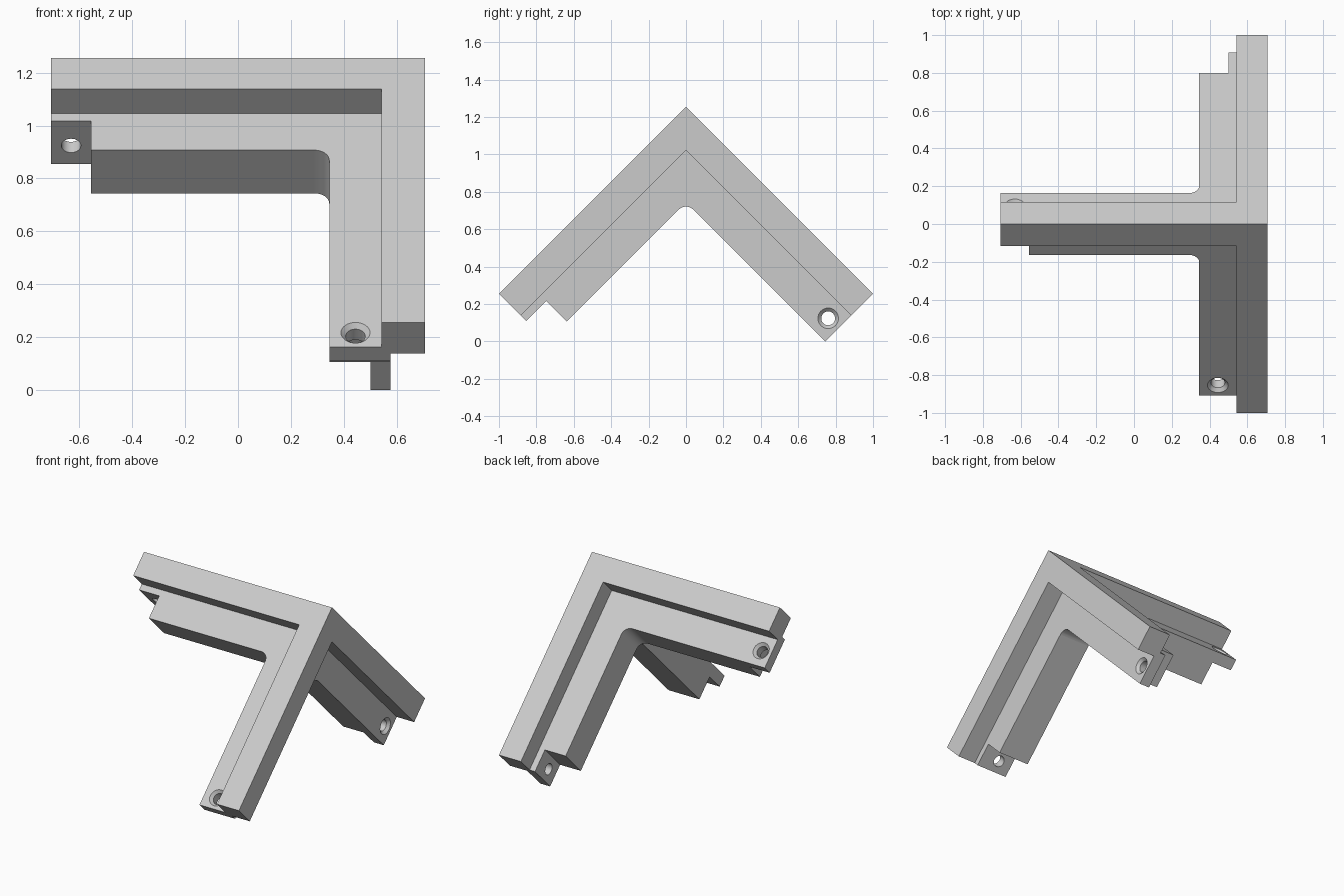
import bpy, bmesh, math
from mathutils import Matrix

if "Cube" in bpy.data.objects:
    bpy.data.objects.remove(bpy.data.objects["Cube"])

S = math.sqrt(0.5)
LENGTH, WIDTH = 1.414, 0.362        # leg length, leg width
RIM, STEP = 0.165, 0.131            # outer rim width, depth of the recess
TAB, BODY = 0.206, 1.263            # inner side of the tab, end of the full body
EDGE = WIDTH + 0.055                # end of the inside fillet
CUTS = [0, STEP, RIM, TAB, WIDTH, EDGE, BODY, LENGTH]
N = len(CUTS) - 1

grey = bpy.data.materials.new("light_grey")
grey.diffuse_color = (0.6, 0.6, 0.6, 1)
grey.use_nodes = True
grey.node_tree.nodes["Principled BSDF"].inputs["Base Color"].default_value = grey.diffuse_color


def cell_kind(cell):
    """'solid', fillet axis number, or None for a cell of the corner's own grid."""
    if min(cell) < 0 or max(cell) >= N:
        return None
    mid = [(CUTS[i] + CUTS[i + 1]) / 2 for i in cell]
    for k in range(3):
        u, v, w = (mid[(k + i) % 3] for i in range(3))
        rim_bar = v < RIM and w < RIM
        inner = STEP < v < WIDTH and STEP < w < WIDTH and u > STEP
        if rim_bar or (inner and (u < BODY or v < TAB)):
            return 'solid'
    for k in range(3):
        u, v, w = (mid[(k + i) % 3] for i in range(3))
        if WIDTH < u < EDGE and WIDTH < v < EDGE and STEP < w < WIDTH:
            return k
    return None


def along(k, u, v, w):
    """Point with u on axis k and v, w on the next two axes."""
    p = [0, 0, 0]
    p[k], p[(k + 1) % 3], p[(k + 2) % 3] = u, v, w
    return p


def make_object(name, bm):
    bmesh.ops.recalc_face_normals(bm, faces=bm.faces)
    me = bpy.data.meshes.new(name)
    bm.to_mesh(me)
    bm.free()
    me.materials.append(grey)
    ob = bpy.data.objects.new(name, me)
    bpy.context.collection.objects.link(ob)
    return ob


# three stepped legs and their rounded inside corners as one closed skin
bm = bmesh.new()


def face(points):
    bm.faces.new([bm.verts.new(p) for p in points])


R = EDGE - WIDTH
arc = [(EDGE - R * math.sin(math.pi / 2 * i / 8), EDGE - R * math.cos(math.pi / 2 * i / 8))
       for i in range(9)]
arc[0], arc[-1] = (EDGE, WIDTH), (WIDTH, EDGE)

for cell in [(a, b, c) for a in range(N) for b in range(N) for c in range(N)]:
    kind = cell_kind(cell)
    if kind is None:
        continue
    for k in range(3):
        for side in (0, 1):
            near = list(cell)
            near[k] += 2 * side - 1
            if cell_kind(near) is not None:
                continue
            v, w = cell[(k + 1) % 3], cell[(k + 2) % 3]
            flat = CUTS[cell[k] + side]
            if kind == 'solid':
                face([along(k, flat, CUTS[v + i], CUTS[w + j])
                      for i, j in ((0, 0), (1, 0), (1, 1), (0, 1))])
            elif k == (kind + 2) % 3:
                # end cap of the fillet
                face([along(kind, p, q, flat) for p, q in [(WIDTH, WIDTH)] + arc])
    if kind != 'solid':
        # curved strip of the fillet
        i = cell[(kind + 2) % 3]
        lo, hi = CUTS[i], CUTS[i + 1]
        for p, q in zip(arc, arc[1:]):
            face([along(kind, *p, lo), along(kind, *q, lo),
                  along(kind, *q, hi), along(kind, *p, hi)])

bmesh.ops.remove_doubles(bm, verts=bm.verts, dist=1e-5)
bmesh.ops.recalc_face_normals(bm, faces=bm.faces)
bmesh.ops.dissolve_limit(bm, angle_limit=0.02, verts=bm.verts, edges=bm.edges)
bracket = make_object("corner_bracket", bm)

# countersunk screw hole through the tab of each leg
for k in range(3):
    cut = bmesh.new()
    rings = []
    for v, r in ((STEP - 0.01, 0.065), (STEP + 0.018, 0.037), (TAB + 0.02, 0.037)):
        rings.append([cut.verts.new(along(k, 1.338 + r * math.cos(t), v, 0.263 + r * math.sin(t)))
                      for t in (2 * math.pi * i / 32 for i in range(32))])
    for lo, hi in zip(rings, rings[1:]):
        for i in range(32):
            j = (i + 1) % 32
            cut.faces.new((lo[i], lo[j], hi[j], hi[i]))
    cut.faces.new(rings[0])
    cut.faces.new(rings[-1])
    hole = make_object("screw_hole_cutter", cut)
    hole.hide_render = True
    mod = bracket.modifiers.new("screw_hole", 'BOOLEAN')
    mod.operation, mod.solver, mod.object = 'DIFFERENCE', 'EXACT', hole
    bpy.context.view_layer.objects.active = bracket
    bpy.ops.object.modifier_apply(modifier=mod.name)
    bpy.data.objects.remove(hole)

# stand the corner on its two lower legs, ridge along x
bracket.data.transform(Matrix(((-1, 0, 0, S),
                               (0, -S, S, 0),
                               (0, -S, -S, (LENGTH + WIDTH) * S),
                               (0, 0, 0, 1))))
bracket.data.flip_normals()

bpy.ops.object.select_all(action='DESELECT')
bracket.select_set(True)
bpy.context.view_layer.objects.active = bracket
bpy.ops.object.shade_smooth_by_angle(angle=math.radians(30))
for poly in bracket.data.polygons:
    if poly.area > 0.01:
        poly.use_smooth = False
